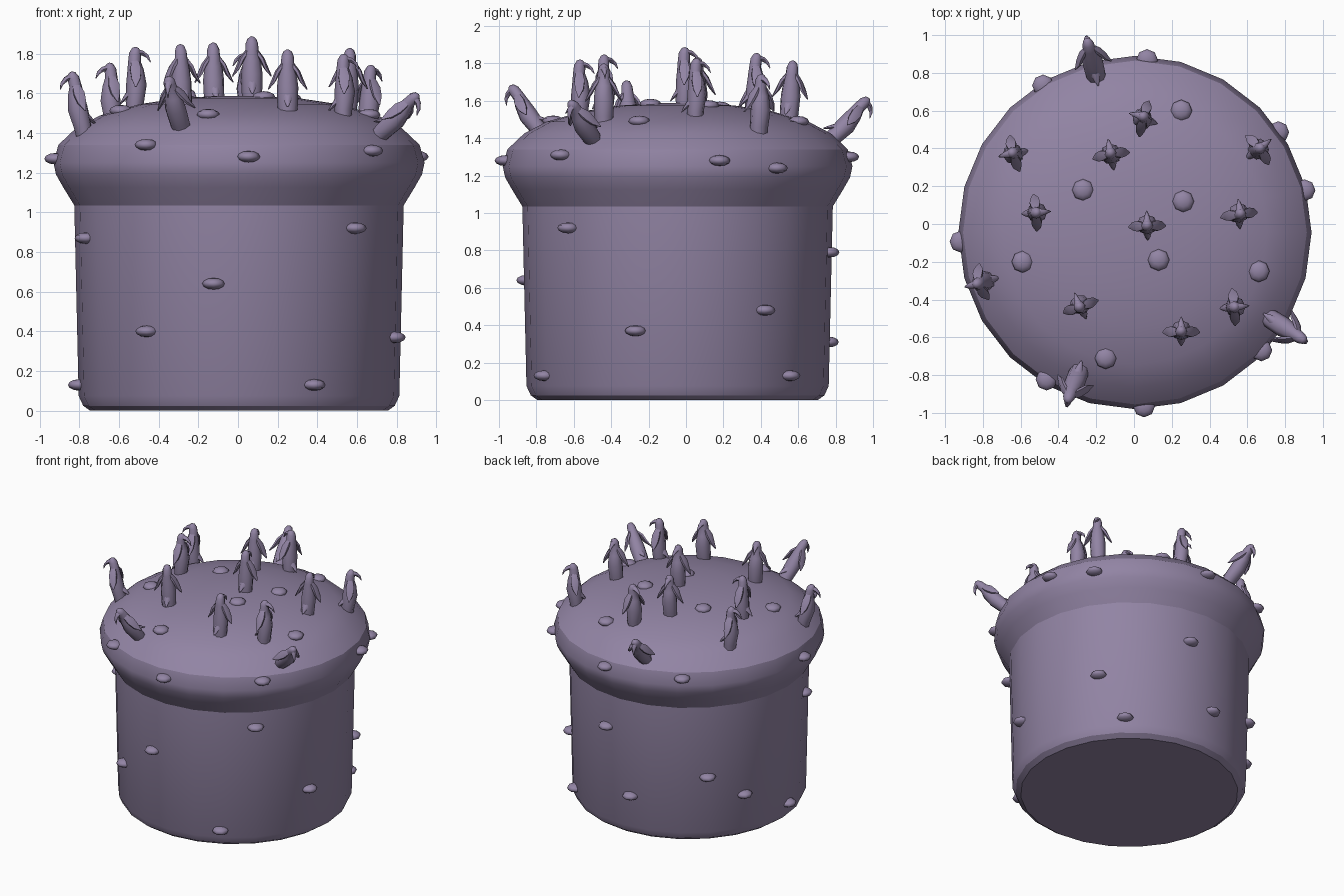
import bpy
import bmesh
from math import radians, cos, sin, pi
from mathutils import Vector, Matrix, Quaternion
from mathutils.bvhtree import BVHTree

if "Cube" in bpy.data.objects:
    bpy.data.objects.remove(bpy.data.objects["Cube"], do_unlink=True)

CENTRE = Vector((0.005, -0.045, 0))

mauve = bpy.data.materials.new("dusty_mauve")
mauve.use_nodes = True
mauve.diffuse_color = (0.287, 0.231, 0.371, 1)
mauve.node_tree.nodes["Principled BSDF"].inputs["Base Color"].default_value = mauve.diffuse_color


def finish_mesh(bm, name, angle):
    """Turn a bmesh into a smooth shaded mesh with sharp creases."""
    bmesh.ops.recalc_face_normals(bm, faces=bm.faces)
    mesh = bpy.data.meshes.new(name)
    bm.to_mesh(mesh)
    bm.free()
    mesh.shade_smooth()
    mesh.set_sharp_from_angle(angle=radians(angle))
    mesh.materials.append(mauve)
    return mesh


def place(name, mesh, matrix):
    obj = bpy.data.objects.new(name, mesh)
    obj.matrix_world = matrix
    bpy.context.collection.objects.link(obj)
    return obj


def bridge(bm, rings):
    """Skin a list of closed vertex rings and cap both ends."""
    for low, high in zip(rings, rings[1:]):
        for i in range(len(low)):
            j = (i + 1) % len(low)
            bm.faces.new((low[i], low[j], high[j], high[i]))
    bm.faces.new(rings[0])
    bm.faces.new(rings[-1])


def loft(bm, stations, sides=8):
    """Sweep ellipses along a path; each station is (x, y, z, side, depth)."""
    points = [Vector(s[:3]) for s in stations]
    rings = []
    for k, (point, station) in enumerate(zip(points, stations)):
        tangent = points[min(k + 1, len(points) - 1)] - points[max(k - 1, 0)]
        turn = Vector((0, 0, 1)).rotation_difference(tangent.normalized())
        ring = []
        for i in range(sides):
            a = 2 * pi * i / sides
            offset = Vector((station[3] * cos(a), station[4] * sin(a), 0))
            ring.append(bm.verts.new(point + turn @ offset))
        rings.append(ring)
    bridge(bm, rings)


# Cake: a slightly tapered drum with an overhanging domed top
profile = [(0.75, 0), (0.785, 0.025), (0.808, 0.075), (0.83, 1.035),
           (0.885, 1.125), (0.922, 1.19), (0.935, 1.25), (0.91, 1.34),
           (0.82, 1.425), (0.7, 1.488), (0.5, 1.545), (0.3, 1.575), (0.1, 1.587)]
bm = bmesh.new()
SIDES = 24
bridge(bm, [[bm.verts.new((r * cos(2 * pi * i / SIDES), r * sin(2 * pi * i / SIDES), z))
             for i in range(SIDES)] for r, z in profile])
surface = BVHTree.FromBMesh(bm)
place("cake", finish_mesh(bm, "cake", 28), Matrix.Translation(CENTRE))


def hit_top(x, y):
    point, normal, *_ = surface.ray_cast(Vector((x, y, 3)) - CENTRE, Vector((0, 0, -1)))
    return point + CENTRE, normal


def hit_side(azimuth, z):
    out = Vector((cos(radians(azimuth)), sin(radians(azimuth)), 0))
    point, normal, *_ = surface.ray_cast(out * 3 + Vector((0, 0, z)), -out)
    return point + CENTRE, normal


# Candy buttons scattered over the top, rim and wall
bm = bmesh.new()
bmesh.ops.create_uvsphere(bm, u_segments=8, v_segments=6, radius=0.058,
                          matrix=Matrix.Diagonal((1, 1, 0.5, 1)))
button = finish_mesh(bm, "candy_button", 60)

top_spots = [(0.25, 0.6), (-0.27, 0.18), (0.26, 0.12), (0.13, -0.19),
             (0.66, -0.25), (-0.59, -0.2), (-0.15, -0.71)]
rim_spots = [(-87, 1.28), (183, 1.27), (14, 1.28), (35, 1.24),
             (-43, 1.31), (-121, 1.34), (86, 1.3), (122, 1.3)]
wall_spots = [(35, 0.48), (48, 0.13), (-16, 0.37), (-45, 0.92), (-62, 0.13),
              (-99, 0.64), (-125, 0.4), (200, 0.87), (183, 0.13),
              (134, 0.5), (153, 0.33), (81, 0.79), (95, 0.31)]
hits = [hit_top(*s) for s in top_spots] + [hit_side(*s) for s in rim_spots + wall_spots]
for n, (point, normal) in enumerate(hits):
    turn = Vector((0, 0, 1)).rotation_difference(normal)
    place(f"candy_button_{n + 1}", button,
          Matrix.Translation(point) @ turn.to_matrix().to_4x4())

# Penguin topper, facing local +y: body and head, hooked beak, two flippers, tail
bm = bmesh.new()
loft(bm, [(0, 0, -0.05, 0.045, 0.04), (0, 0, 0.02, 0.052, 0.046),
          (0, 0.008, 0.11, 0.054, 0.052), (0, 0.004, 0.18, 0.045, 0.042),
          (0, -0.002, 0.225, 0.034, 0.032), (0, 0.002, 0.265, 0.031, 0.031),
          (0, 0.008, 0.288, 0.022, 0.022), (0, 0.012, 0.297, 0.008, 0.008)])
loft(bm, [(0, 0.01, 0.272, 0.022, 0.02), (0, 0.04, 0.268, 0.016, 0.014),
          (0, 0.065, 0.25, 0.009, 0.009), (0, 0.08, 0.222, 0.002, 0.002)], 6)
loft(bm, [(0, -0.03, 0.06, 0.025, 0.02), (0, -0.055, 0.035, 0.016, 0.01),
          (0, -0.075, 0.01, 0.003, 0.002)], 6)
for side in (-1, 1):
    loft(bm, [(side * 0.022, 0, 0.225, 0.012, 0.022), (side * 0.05, 0, 0.185, 0.014, 0.032),
              (side * 0.072, 0, 0.14, 0.011, 0.026), (side * 0.098, -0.004, 0.098, 0.003, 0.004)], 6)
penguin = finish_mesh(bm, "penguin_topper", 60)

# Each topper: base x, base y, facing angle, outward lean
toppers = [(0.07, -0.01, 92, 0), (-0.12, 0.36, 100, 3), (0.05, 0.55, 165, 4),
           (-0.63, 0.37, 195, 3), (-0.52, 0.06, 5, 0), (0.55, 0.05, 98, 3),
           (0.65, 0.39, 38, 4), (0.53, -0.44, 5, 0), (0.25, -0.57, 90, 0),
           (-0.28, -0.43, 110, 3), (-0.78, -0.3, 195, 11), (-0.2, 0.78, 103, 42),
           (0.72, -0.5, -35, 47), (-0.29, -0.78, -105, 34)]
for n, (x, y, facing, lean) in enumerate(toppers):
    point, _ = hit_top(x, y)
    outward = point - CENTRE
    outward.z = 0
    axis = Vector((0, 0, 1)).cross(outward)
    turn = Quaternion(axis, radians(lean)) @ Quaternion((0, 0, 1), radians(facing - 90))
    place(f"penguin_topper_{n + 1}", penguin,
          Matrix.Translation(point) @ turn.to_matrix().to_4x4())
